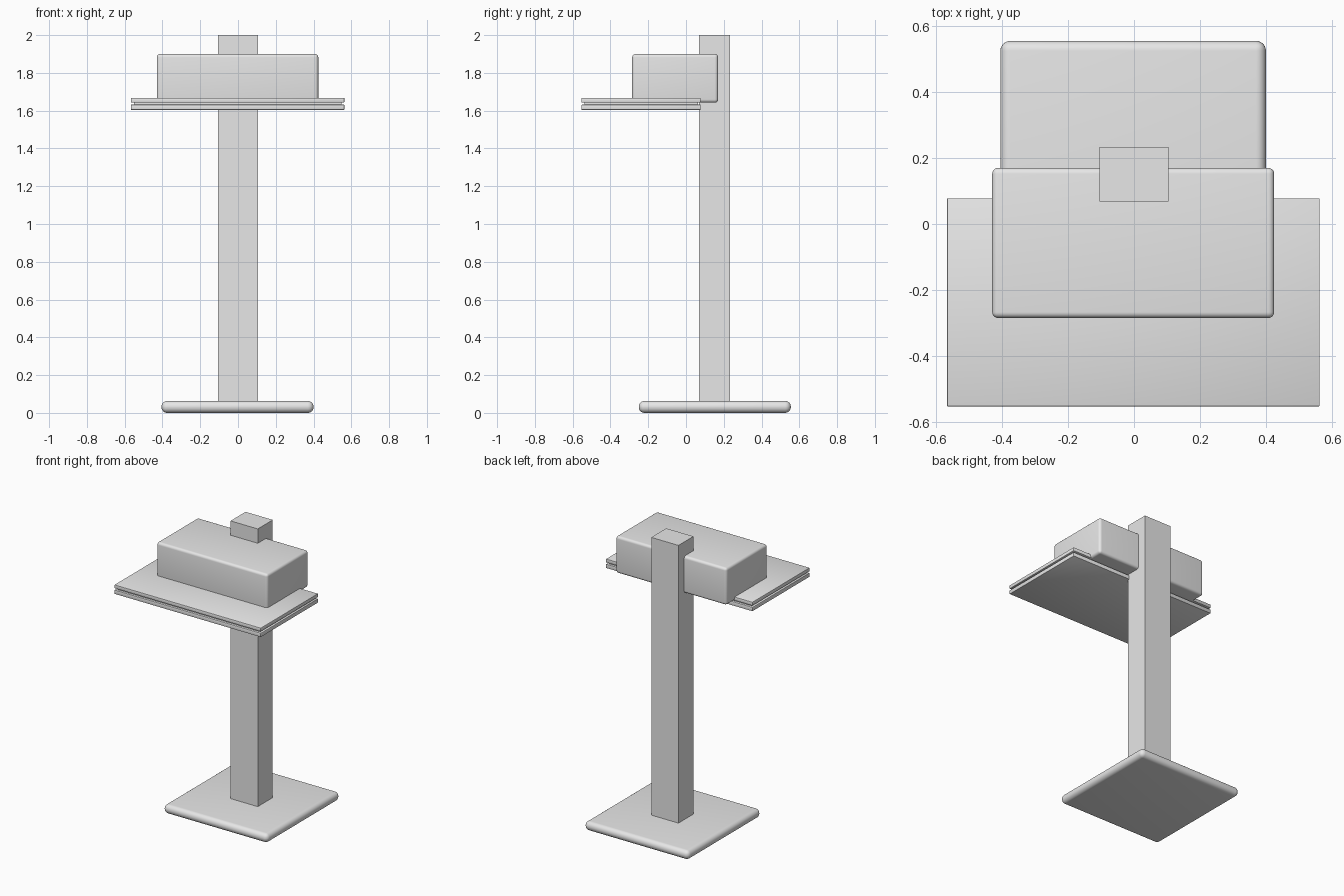
import bpy

default = bpy.data.objects.get("Cube")
if default:
    bpy.data.objects.remove(default, do_unlink=True)

# Single light grey for every part
grey = bpy.data.materials.new("light_grey")
grey.use_nodes = True
colour = (0.8, 0.8, 0.8, 1.0)
grey.diffuse_color = colour
grey.node_tree.nodes["Principled BSDF"].inputs["Base Color"].default_value = colour


def block(name, x, y, z, bevel=0.0, segments=1):
    """Box spanning the given ranges, with optionally rounded edges."""
    spans = (x, y, z)
    bpy.ops.mesh.primitive_cube_add(size=1, location=[(a + b) / 2 for a, b in spans])
    obj = bpy.context.object
    obj.name = name
    obj.scale = [b - a for a, b in spans]
    bpy.ops.object.transform_apply(location=False, rotation=False, scale=True)
    obj.data.materials.append(grey)
    if bevel:
        mod = obj.modifiers.new("rounded_edges", "BEVEL")
        mod.width = bevel
        mod.segments = segments
        bpy.ops.object.modifier_apply(modifier=mod.name)
        bpy.ops.object.shade_smooth_by_angle()
    return obj


# Rounded foot and upright column
block("base", (-0.405, 0.4), (-0.25, 0.555), (0, 0.063), 0.03, 6)
block("column", (-0.105, 0.105), (0.068, 0.233), (0.04, 2))

# Housing that wraps the front of the column
block("housing", (-0.43, 0.425), (-0.285, 0.17), (1.642, 1.9), 0.018, 5)

# Tray: two thin plates joined by a recessed core
for name, z in (("upper_plate", (1.643, 1.668)), ("lower_plate", (1.604, 1.632))):
    block(name, (-0.567, 0.563), (-0.553, 0.078), z, 0.003, 2)
block("plate_core", (-0.55, 0.548), (-0.538, 0.063), (1.62, 1.65))
